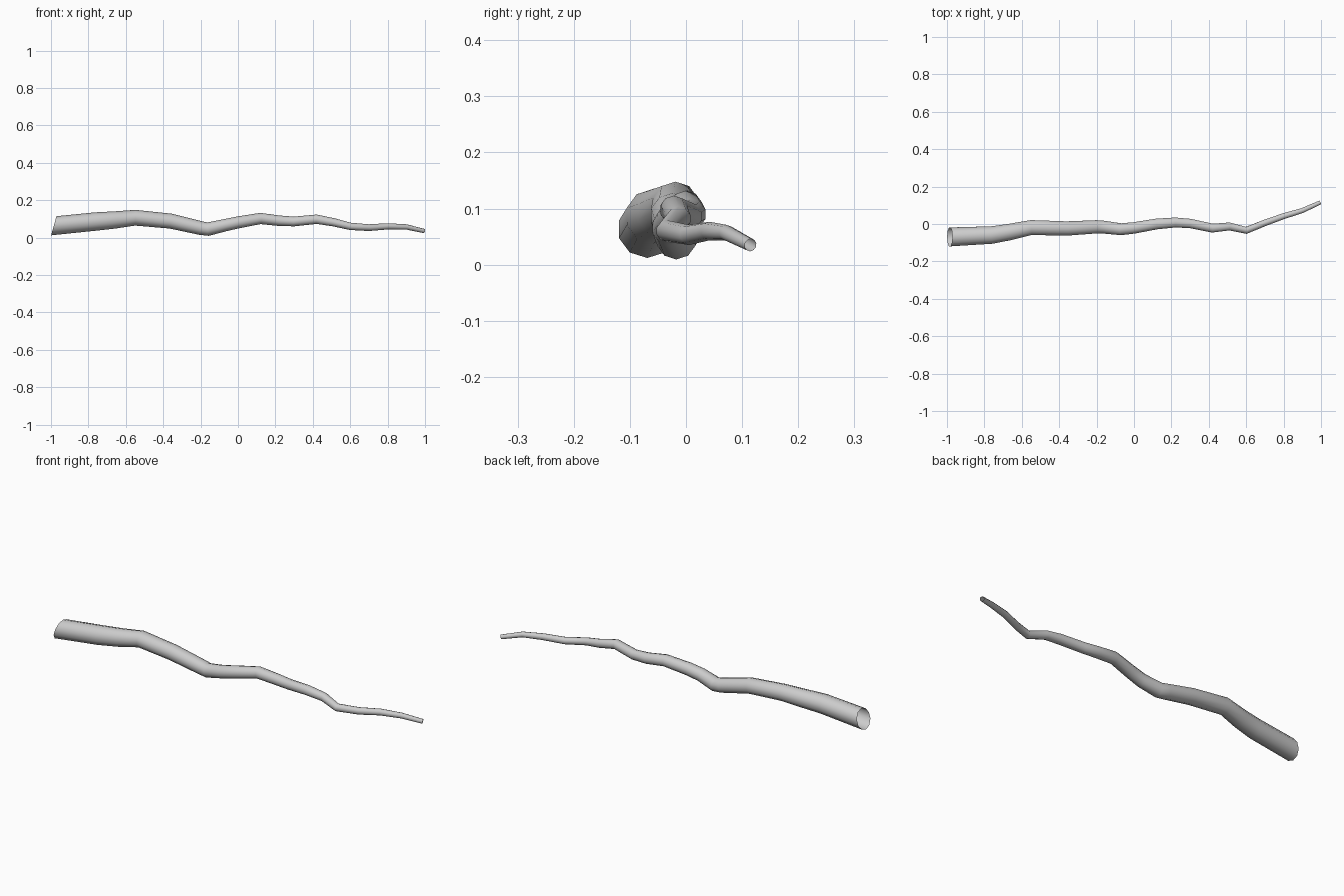
import bpy, bmesh, math
from mathutils import Vector

if "Cube" in bpy.data.objects:
    bpy.data.objects.remove(bpy.data.objects["Cube"])

SIDES = 10

# centreline and radius of the crooked stick, thick end to tip: x, y, z, r
path = [
    (-0.985, -0.069, 0.063, 0.053), (-0.76, -0.059, 0.086, 0.049),
    (-0.66, -0.042, 0.094, 0.046), (-0.55, -0.019, 0.106, 0.042),
    (-0.36, -0.024, 0.088, 0.040), (-0.20, -0.015, 0.051, 0.037),
    (-0.16, -0.017, 0.045, 0.036), (-0.07, -0.028, 0.066, 0.033),
    (0.00, -0.021, 0.081, 0.032), (0.12, 0.000, 0.102, 0.030),
    (0.22, 0.008, 0.090, 0.028), (0.30, 0.003, 0.086, 0.026),
    (0.42, -0.022, 0.098, 0.025), (0.51, -0.013, 0.082, 0.022),
    (0.60, -0.034, 0.060, 0.0195), (0.70, 0.006, 0.053, 0.018),
    (0.80, 0.042, 0.060, 0.0165), (0.90, 0.072, 0.057, 0.014),
    (0.995, 0.115, 0.035, 0.0115)]

points = [Vector(p[:3]) for p in path]
bm = bmesh.new()
rings = []
for i, c in enumerate(points):
    # ring lies square to the average direction of its neighbours
    a, b = points[max(i - 1, 0)], points[min(i + 1, len(points) - 1)]
    t = Vector((1, 0, -0.28)) if i == 0 else b - a   # slanted cut at thick end
    t.normalize()
    side = t.cross(Vector((0, 0, 1))).normalized()
    up = side.cross(t)
    ring = []
    for k in range(SIDES):
        ang = 2 * math.pi * (k + 0.5) / SIDES
        ring.append(bm.verts.new(c + path[i][3] * (side * math.cos(ang) + up * math.sin(ang))))
    rings.append(ring)

# open-ended tube walls
for r0, r1 in zip(rings, rings[1:]):
    for k in range(SIDES):
        n = (k + 1) % SIDES
        bm.faces.new((r0[k], r0[n], r1[n], r1[k]))
bmesh.ops.recalc_face_normals(bm, faces=bm.faces)

mesh = bpy.data.meshes.new("branch")
bm.to_mesh(mesh)
bm.free()
branch = bpy.data.objects.new("branch", mesh)
bpy.context.collection.objects.link(branch)
branch.select_set(True)
bpy.context.view_layer.objects.active = branch
bpy.ops.object.shade_smooth_by_angle(angle=math.radians(50))
